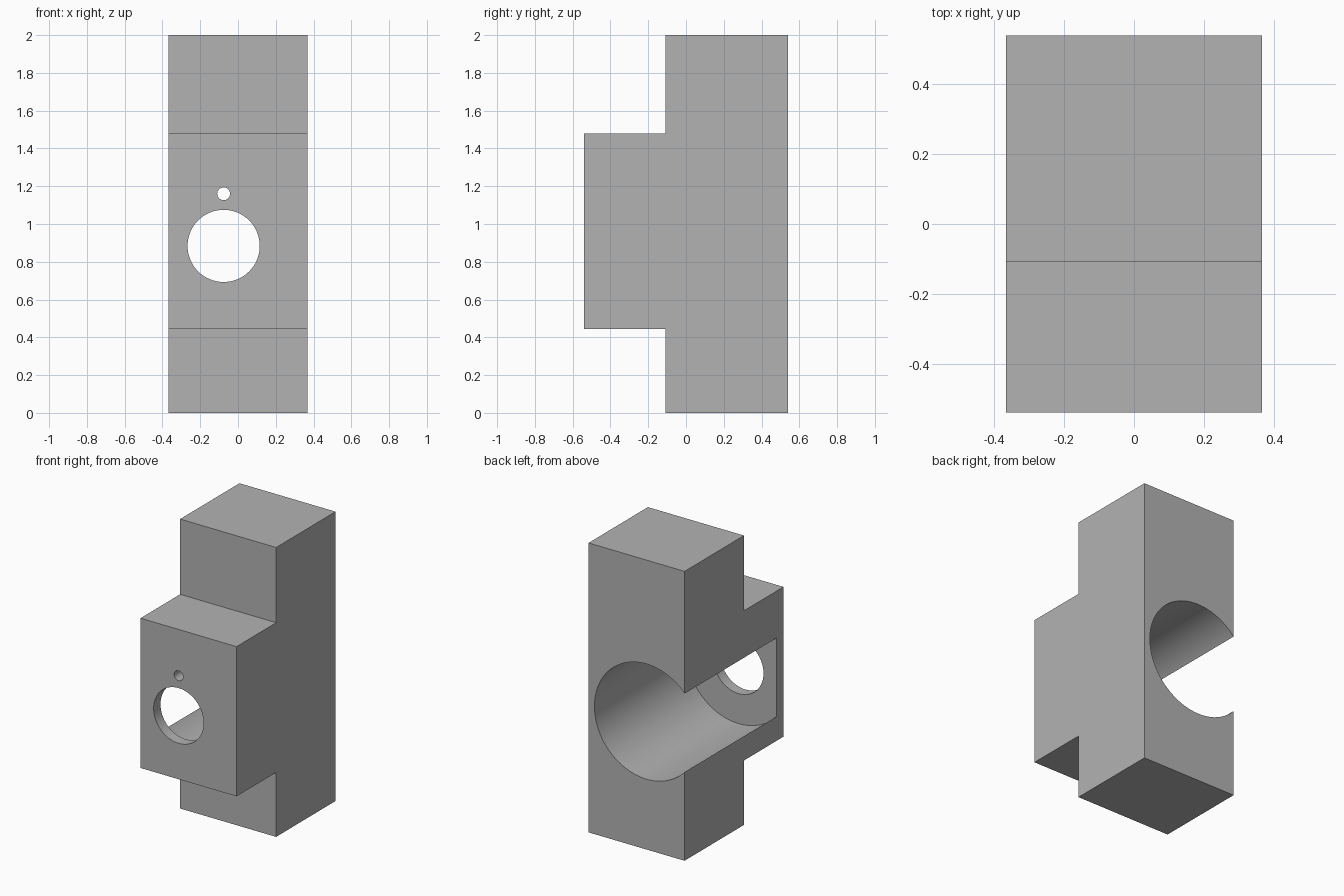
import bpy
import bmesh
import math

cube = bpy.data.objects.get("Cube")
if cube:
    bpy.data.objects.remove(cube, do_unlink=True)

HALF_W = 0.367
BORE_X, BORE_Z = -0.076, 0.884

grey = bpy.data.materials.new("plain_grey")
grey.use_nodes = True
colour = (0.45, 0.45, 0.45, 1.0)
grey.diffuse_color = colour
for node in grey.node_tree.nodes:
    if node.type == "BSDF_PRINCIPLED":
        node.inputs["Base Color"].default_value = colour


def extruded_block(name, profile):
    """Extrude a side profile of (y, z) points across the full width."""
    bm = bmesh.new()
    face = bm.faces.new([bm.verts.new((-HALF_W, y, z)) for y, z in profile])
    result = bmesh.ops.extrude_face_region(bm, geom=[face])
    verts = [v for v in result["geom"] if isinstance(v, bmesh.types.BMVert)]
    bmesh.ops.translate(bm, verts=verts, vec=(2 * HALF_W, 0, 0))
    bmesh.ops.recalc_face_normals(bm, faces=bm.faces)
    mesh = bpy.data.meshes.new(name)
    bm.to_mesh(mesh)
    bm.free()
    mesh.materials.append(grey)
    obj = bpy.data.objects.new(name, mesh)
    bpy.context.collection.objects.link(obj)
    return obj


def drill(target, name, z, radius, y_start, y_end, sides):
    """Cut a round hole running front to back."""
    bpy.ops.mesh.primitive_cylinder_add(
        vertices=sides, radius=radius, depth=y_end - y_start,
        location=(BORE_X, (y_start + y_end) / 2, z),
        rotation=(math.pi / 2, 0, 0))
    cutter = bpy.context.object
    cutter.name = name
    cutter.hide_render = True
    cutter.data.materials.append(grey)
    mod = target.modifiers.new(name, "BOOLEAN")
    mod.operation = "DIFFERENCE"
    mod.solver = "EXACT"
    mod.object = cutter
    bpy.ops.object.select_all(action="DESELECT")
    bpy.context.view_layer.objects.active = target
    target.select_set(True)
    bpy.ops.object.modifier_apply(modifier=mod.name)
    bpy.data.objects.remove(cutter, do_unlink=True)


# Tall column with a raised block on the front
body = extruded_block("stepped_body", [
    (0.54, 0), (0.54, 2), (-0.108, 2), (-0.108, 1.48),
    (-0.54, 1.48), (-0.54, 0.445), (-0.108, 0.445), (-0.108, 0)])

# Large rear bore breaking through the side, leaving a thin front wall
drill(body, "rear_bore", BORE_Z, 0.398, -0.465, 0.8, 96)
# Round window and small pin hole through the front wall
drill(body, "front_window", BORE_Z, 0.191, -0.8, -0.3, 64)
drill(body, "pin_hole", 1.16, 0.034, -0.8, -0.3, 32)

bpy.ops.object.shade_smooth_by_angle(angle=math.radians(30))
